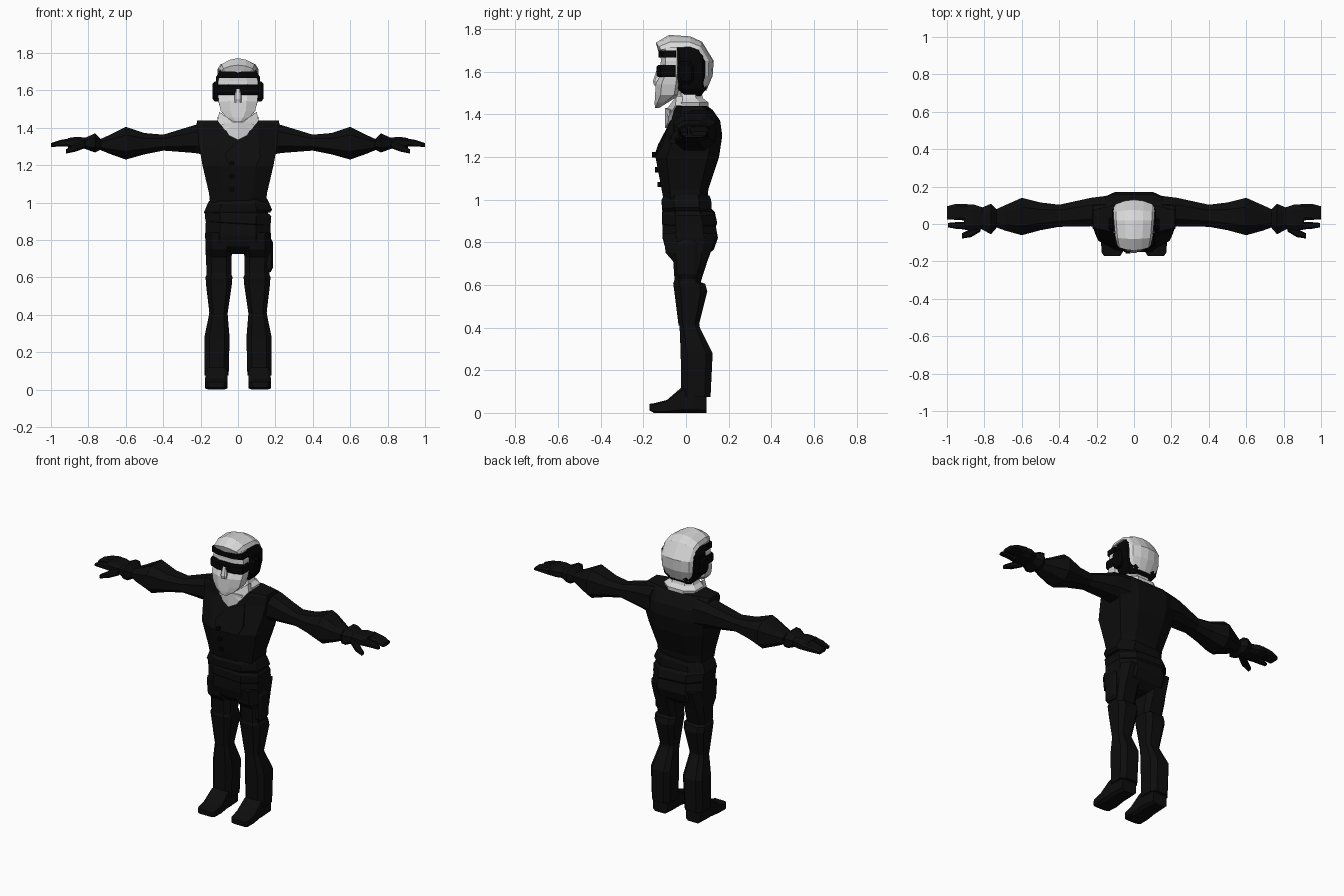
import bpy, bmesh, math
from mathutils import Vector


def material(name, v):
    m = bpy.data.materials.new(name)
    m.diffuse_color = (v, v, v, 1)
    return m


CLOTH = material("black_cloth", 0.004)
DARK = material("black_trim", 0.0015)
PALE = material("pale_grey", 0.68)


def finish(name, bm, mat):
    bmesh.ops.recalc_face_normals(bm, faces=bm.faces)
    me = bpy.data.meshes.new(name)
    bm.to_mesh(me)
    bm.free()
    me.materials.append(mat)
    ob = bpy.data.objects.new(name, me)
    bpy.context.collection.objects.link(ob)
    return ob


def loft(name, axis, rings, mat, cu=0.4, cv=0.4, side=1):
    """Skin chamfered rectangles (t, u0, u1, v0, v1) stacked along an axis."""
    bm = bmesh.new()
    loops = []
    for t, u0, u1, v0, v1 in rings:
        a, b = (u1 - u0) / 2 * cu, (v1 - v0) / 2 * cv
        pts = [(u0 + a, v0), (u1 - a, v0), (u1, v0 + b), (u1, v1 - b),
               (u1 - a, v1), (u0 + a, v1), (u0, v1 - b), (u0, v0 + b)]
        loop = []
        for u, v in pts:
            x, y, z = {"x": (t, u, v), "y": (u, t, v), "z": (u, v, t)}[axis]
            loop.append(bm.verts.new((x * side, y, z)))
        loops.append(loop)
    for p, q in zip(loops, loops[1:]):
        for i in range(8):
            j = (i + 1) % 8
            bm.faces.new((p[i], p[j], q[j], q[i]))
    bm.faces.new(loops[0])
    bm.faces.new(loops[-1])
    return finish(name, bm, mat)


def prism(name, pts, depth, mat, side=1):
    """Solid from a 3D outline pushed back along y."""
    bm = bmesh.new()
    f = bm.faces.new([bm.verts.new((x * side, y, z)) for x, y, z in pts])
    r = bmesh.ops.extrude_face_region(bm, geom=[f])
    vs = [g for g in r["geom"] if isinstance(g, bmesh.types.BMVert)]
    bmesh.ops.translate(bm, vec=(0, depth, 0), verts=vs)
    bm.faces.ensure_lookup_table()
    return finish(name, bm, mat)


# Jacket
loft("jacket", "z", [
    (1.00, -.15, .15, -.105, .10), (1.05, -.155, .155, -.115, .105),
    (1.20, -.19, .19, -.143, .155), (1.30, -.208, .208, -.10, .17),
    (1.37, -.215, .215, -.07, .16), (1.42, -.222, .222, -.055, .125),
    (1.438, -.218, .218, -.045, .10)], CLOTH, .5, .35)
# Overlapping jacket front, with buttons along its edge
prism("jacket_overlap", [(.10, -.075, 1.37), (.12, -.122, 1.25), (.10, -.148, 1.2),
                         (-.05, -.151, 1.2), (-.07, -.13, 1.26), (0, -.093, 1.33)], .02, CLOTH)
for i, z in enumerate((1.07, 1.14, 1.21)):
    y = -.115 - (z - 1.05) * .187
    loft(f"button_{i}", "y", [(y - .014, -.045, -.02, z - .012, z + .012),
                              (y + .02, -.045, -.02, z - .012, z + .012)], DARK)

# Waist sashes
for name, tilt, rings in (
    ("upper_sash", .04, [(1.015, -.155, .155, -.105, .11), (.995, -.165, .165, -.115, .118),
                         (.955, -.182, .182, -.112, .12), (.94, -.172, .172, -.105, .118)]),
    ("lower_sash", -.06, [(.95, -.168, .168, -.105, .12), (.935, -.178, .178, -.113, .135),
                          (.89, -.174, .174, -.113, .145), (.88, -.165, .165, -.105, .14)])):
    s = loft(name, "z", rings, CLOTH, .45, .5)
    zc = rings[1][0]
    for v in s.data.vertices:
        v.co.z += v.co.x * tilt
# Trouser seat
loft("trouser_seat", "z", [
    (.97, -.155, .155, -.10, .11), (.90, -.172, .172, -.11, .135),
    (.82, -.176, .176, -.11, .15), (.765, -.172, .172, -.095, .13),
    (.725, -.05, .05, -.05, .08)], CLOTH, .45, .5)

for side, tag in ((1, "left"), (-1, "right")):
    # Legs
    loft(f"{tag}_thigh", "z", [
        (.84, .02, .174, -.108, .145), (.75, .03, .174, -.095, .115),
        (.71, .034, .172, -.06, .10), (.57, .035, .165, -.05, .055)], CLOTH, side=side)
    loft(f"{tag}_knee", "z", [
        (.62, .04, .165, -.055, .05), (.605, .03, .173, -.06, .09),
        (.57, .032, .172, -.055, .10), (.41, .055, .153, -.035, .06)], CLOTH, side=side)
    loft(f"{tag}_shin", "z", [
        (.43, .058, .152, -.035, .06), (.40, .055, .155, -.03, .065),
        (.28, .045, .18, -.025, .125), (.075, .05, .178, -.022, .115)], CLOTH, side=side)
    # Boot
    loft(f"{tag}_boot", "y", [
        (.095, .065, .165, 0, .11), (.03, .058, .172, 0, .13), (-.02, .058, .172, 0, .12),
        (-.09, .055, .176, 0, .06), (-.15, .06, .174, 0, .045),
        (-.172, .075, .16, .012, .042)], CLOTH, .3, .25, side)
    # Sleeve
    loft(f"{tag}_sleeve", "x", [
        (.15, -.03, .15, 1.25, 1.43), (.23, -.012, .14, 1.265, 1.415),
        (.40, -.015, .103, 1.278, 1.363), (.50, -.033, .115, 1.258, 1.372),
        (.60, -.06, .14, 1.23, 1.405), (.69, -.035, .10, 1.262, 1.36),
        (.745, -.015, .075, 1.285, 1.335)], CLOTH, .5, .5, side)
    # Glove cuff, palm, fingers and thumb
    loft(f"{tag}_cuff", "x", [
        (.73, -.015, .075, 1.285, 1.335), (.765, -.055, .108, 1.268, 1.37),
        (.82, -.025, .085, 1.288, 1.345)], CLOTH, .5, .5, side)
    loft(f"{tag}_palm", "x", [
        (.80, -.025, .085, 1.29, 1.345), (.86, -.035, .105, 1.288, 1.352),
        (.91, -.03, .105, 1.292, 1.345)], CLOTH, .4, .5, side)
    loft(f"{tag}_fingers", "x", [
        (.89, .018, .108, 1.298, 1.345), (.95, .022, .108, 1.30, 1.335),
        (1.0, .025, .095, 1.297, 1.318)], CLOTH, .3, .5, side)
    loft(f"{tag}_index_finger", "x", [
        (.89, -.03, .010, 1.30, 1.342), (.95, -.026, .010, 1.30, 1.332),
        (.995, -.018, .006, 1.298, 1.315)], CLOTH, .4, .5, side)
    loft(f"{tag}_thumb", "x", [
        (.82, -.04, .01, 1.29, 1.33), (.87, -.07, -.025, 1.272, 1.312),
        (.92, -.078, -.05, 1.262, 1.285)], CLOTH, .4, .5, side)
    # Ear cover
    loft(f"{tag}_ear_cover", "x", [
        (.10, -.04, .035, 1.54, 1.648), (.125, -.04, .035, 1.54, 1.648),
        (.136, -.03, .025, 1.555, 1.635)], DARK, side=side)
    # Cravat half and collar wing
    prism(f"{tag}_cravat", [(0, -.098, 1.43), (.085, -.075, 1.42), (.05, -.085, 1.36),
                            (0, -.098, 1.335)], .06, PALE, side)
    prism(f"{tag}_collar_wing", [(.02, -.09, 1.425), (.07, -.085, 1.385),
                                 (.11, -.05, 1.44), (.10, -.045, 1.485)], .03, PALE, side)

# Hip pouch
loft("hip_pouch", "z", [(.63, .14, .175, -.035, .045), (.65, .14, .186, -.045, .055),
                        (.79, .14, .186, -.045, .055), (.81, .14, .176, -.035, .045)], CLOTH)

# Neck and folded collar
loft("neck", "z", [(1.38, -.07, .07, -.06, .08), (1.54, -.07, .07, -.05, .07)], PALE)
loft("collar", "z", [(1.42, -.10, .10, -.07, .105), (1.455, -.112, .112, -.06, .105),
                     (1.475, -.088, .088, -.052, .08), (1.50, -.078, .078, -.048, .072)],
     PALE, .5, .5)

# Head: black sides, pale bearded face
loft("head_sides", "z", [
    (1.485, -.075, .075, -.02, .07), (1.52, -.10, .10, -.04, .095),
    (1.60, -.118, .118, -.048, .10), (1.67, -.118, .118, -.05, .098),
    (1.72, -.09, .09, -.06, .07)], DARK, .35, .3)
loft("face", "z", [
    (1.43, -.022, .022, -.146, -.125), (1.455, -.06, .06, -.147, -.085),
    (1.49, -.092, .092, -.145, -.03), (1.54, -.104, .104, -.142, -.02),
    (1.575, -.107, .107, -.125, -.02), (1.65, -.106, .106, -.118, -.02),
    (1.715, -.09, .09, -.12, -.02)], PALE, .55, .45)
loft("nose", "z", [(1.535, -.02, .02, -.15, -.11), (1.555, -.02, .02, -.155, -.11),
                   (1.63, -.01, .01, -.13, -.11)], PALE)
# Eye band and brow band
loft("eye_band", "z", [(1.575, -.109, .109, -.132, -.03), (1.585, -.112, .112, -.138, -.03),
                       (1.622, -.112, .112, -.138, -.03), (1.632, -.109, .109, -.13, -.03)],
     DARK, .5, .4)
loft("brow_band", "z", [(1.665, -.108, .108, -.128, -.03), (1.70, -.105, .105, -.13, -.03)],
     DARK, .5, .4)

# Swept-back hair: stations of outer y, z, inner y, z and half width
HAIR = [(-.128, 1.69, -.115, 1.69, .06), (-.142, 1.735, -.115, 1.702, .088),
        (-.08, 1.772, -.07, 1.712, .10), (.02, 1.765, .02, 1.715, .108),
        (.075, 1.74, .06, 1.70, .11), (.13, 1.65, .088, 1.65, .11),
        (.125, 1.58, .088, 1.58, .108), (.095, 1.51, .075, 1.515, .085)]
bm = bmesh.new()
rows = []
for oy, oz, iy, iz, w in HAIR:
    o, i = Vector((0, oy, oz)), Vector((0, iy, iz))
    rows.append([bm.verts.new(o.lerp(i, k) + Vector((w * s, 0, 0)))
                 for s, k in ((-1, 1), (-.88, .55), (-.45, .15), (0, 0),
                              (.45, .15), (.88, .55), (1, 1))])
for p, q in zip(rows, rows[1:]):
    for k in range(7):
        j = (k + 1) % 7
        bm.faces.new((p[k], p[j], q[j], q[k]))
bm.faces.new(rows[0])
bm.faces.new(rows[-1])
finish("hair", bm, PALE)
